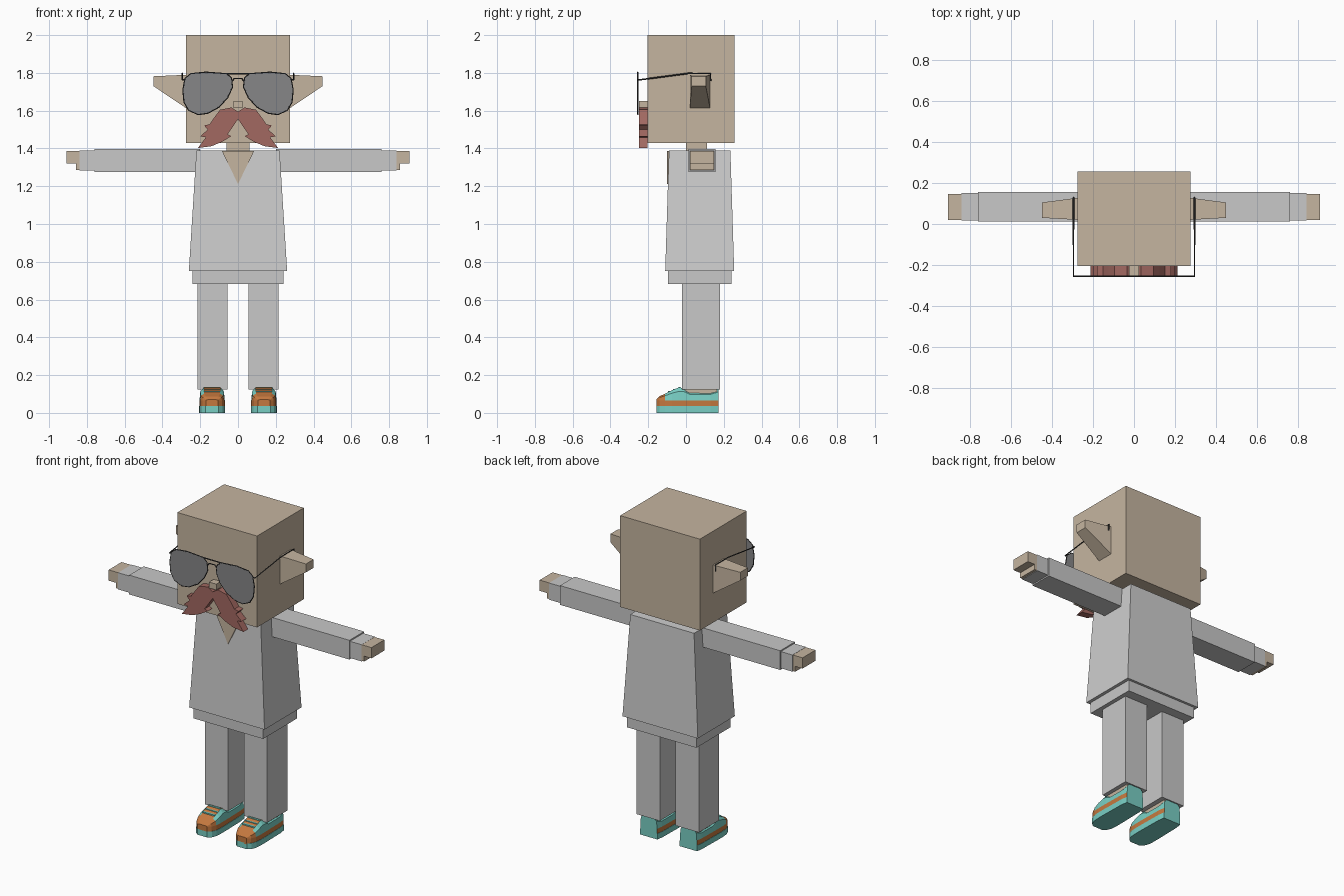
import bpy
import bmesh

cube = bpy.data.objects.get("Cube")
if cube:
    bpy.data.objects.remove(cube, do_unlink=True)


def material(name, red, green, blue):
    mat = bpy.data.materials.new(name)
    mat.use_nodes = True
    colour = (red, green, blue, 1)
    mat.diffuse_color = colour
    mat.node_tree.nodes["Principled BSDF"].inputs["Base Color"].default_value = colour
    return mat


SKIN = material("skin", .56, .46, .35)
SHIRT = material("pale grey shirt", .62, .62, .62)
CLOTH = material("grey cloth", .58, .58, .58)
LENS = material("lens grey", .24, .24, .245)
WIRE = material("dark wire", .04, .04, .04)
HAIR = material("reddish hair", .36, .14, .12)
TEAL = material("teal", .19, .62, .55)
ORANGE = material("orange", .56, .19, .05)


def loft(name, rings, mats, rule=None):
    """Join equal rings of points, cap both ends, and colour faces by a rule."""
    bm = bmesh.new()
    loops = [[bm.verts.new(p) for p in ring] for ring in rings]
    for low, high in zip(loops, loops[1:]):
        for i in range(len(low)):
            j = (i + 1) % len(low)
            bm.faces.new((low[i], low[j], high[j], high[i]))
    bm.faces.new(loops[0])
    bm.faces.new(loops[-1])
    bmesh.ops.recalc_face_normals(bm, faces=bm.faces)
    if rule:
        for face in bm.faces:
            face.material_index = rule(face.calc_center_median())
    mesh = bpy.data.meshes.new(name)
    bm.to_mesh(mesh)
    bm.free()
    for mat in mats:
        mesh.materials.append(mat)
    obj = bpy.data.objects.new(name, mesh)
    bpy.context.collection.objects.link(obj)
    return obj


def rectangle(x0, x1, y0, y1, z):
    return [(x0, y0, z), (x1, y0, z), (x1, y1, z), (x0, y1, z)]


def box(name, x, y, z, mat, side=1):
    x0, x1 = x[0] * side, x[1] * side
    return loft(name, [rectangle(x0, x1, *y, h) for h in z], [mat])


def plate(name, outline, y, mat, side=1):
    return loft(name, [[(a * side, d, h) for a, h in outline] for d in y], [mat])


def wire(name, points, closed=False):
    curve = bpy.data.curves.new(name, "CURVE")
    curve.dimensions = "3D"
    curve.bevel_depth = .004
    curve.bevel_resolution = 0
    spline = curve.splines.new("POLY")
    spline.points.add(len(points) - 1)
    for target, p in zip(spline.points, points):
        target.co = (*p, 1)
    spline.use_cyclic_u = closed
    curve.materials.append(WIRE)
    bpy.context.collection.objects.link(bpy.data.objects.new(name, curve))


# Head, neck and body
box("head", (-.275, .275), (-.205, .256), (1.43, 2), SKIN)
box("neck", (-.06, .06), (0, .11), (1.36, 1.44), SKIN)
box("nose", (-.025, .025), (-.25, -.2), (1.613, 1.65), SKIN)
loft("shirt", [rectangle(-.26, .26, -.11, .255, .752),
               rectangle(-.22, .22, -.09, .235, 1.39)], [SHIRT])
box("undershirt_hem", (-.24, .24), (-.095, .24), (.683, .76), CLOTH)
plate("open_collar", [(-.085, 1.386), (.085, 1.386), (0, 1.212)], (-.1, -.085), SKIN)

# Half outlines for the glasses and moustache
lens_outline = [(.035, 1.772), (.06, 1.795), (.17, 1.803), (.25, 1.795), (.28, 1.77),
                (.291, 1.71), (.285, 1.645), (.26, 1.602), (.21, 1.58), (.16, 1.587),
                (.1, 1.62), (.055, 1.67), (.03, 1.725)]
moustache_outline = [(0, 1.595), (.035, 1.617), (.095, 1.605), (.125, 1.565), (.15, 1.528),
                     (.18, 1.522), (.16, 1.5), (.2, 1.464), (.17, 1.459), (.213, 1.402),
                     (.14, 1.412), (.085, 1.435), (.035, 1.465), (.055, 1.475), (0, 1.555)]

# Shoe cross-sections: depth, half width and height
stations = [(-.157, .032, .07), (-.14, .052, .088), (-.11, .064, .102), (-.075, .067, .12),
            (-.04, .067, .134), (-.01, .067, .132), (.02, .066, .112), (.13, .064, .112),
            (.172, .058, .13)]
FOOT_X = .137


def shoe_section(y, half, top):
    band = .066
    mid = band + (top - band) * .7
    right = [(half, .03), (half, band), (half * .93, mid), (half * .65, top)]
    outline = right + [(-x, z) for x, z in reversed(right)]
    return outline, y


def shoe_colour(centre):
    # Orange lower band, toe cap and collar; teal side panels
    if centre.z < .067 or centre.y < -.1:
        return 0
    inner = abs(abs(centre.x) - FOOT_X) < .048
    if inner and centre.y < .16:
        return 0
    return 0 if centre.z > .118 and centre.y > -.02 else 1


for side, word in ((1, "left"), (-1, "right")):
    # Arm, cuff and blocky hand
    box(word + "_sleeve", (.2, .76), (.013, .157), (1.276, 1.396), CLOTH, side)
    box(word + "_cuff", (.75, .84), (.018, .15), (1.284, 1.388), CLOTH, side)
    box(word + "_hand", (.83, .907), (.02, .147), (1.32, 1.387), SKIN, side)
    box(word + "_thumb", (.83, .857), (.02, .147), (1.287, 1.325), SKIN, side)

    # Leg and ankle
    box(word + "_trouser_leg", (.055, .215), (-.02, .18), (.125, .7), CLOTH, side)
    box(word + "_ankle", (.085, .19), (-.005, .165), (.09, .13), SKIN, side)

    # Tapered ear
    ear = [(.27, .02, .128, 1.61, 1.79), (.448, .03, .105, 1.73, 1.782)]
    loft(word + "_ear", [[(x * side, a, low), (x * side, b, low),
                          (x * side, b, high), (x * side, a, high)]
                         for x, a, b, low, high in ear], [SKIN])

    # Moustache half
    plate(word + "_moustache", moustache_outline, (-.25, -.203), HAIR, side)

    # Lens, rim and temple
    plate(word + "_lens", lens_outline, (-.257, -.253), LENS, side)
    wire(word + "_rim", [(x * side, -.255, z) for x, z in lens_outline], True)
    edge = .295 * side
    wire(word + "_temple", [(.28 * side, -.255, 1.765), (edge, -.255, 1.762),
                            (edge, .01, 1.797), (edge, .13, 1.797), (edge, .13, 1.757)])

    # Shoe sole with rounded toe
    plan = [(half + .002, y) for y, half, top in stations]
    ring = plan + [(-x, y) for x, y in reversed(plan)]
    loft(word + "_sole", [[(FOOT_X * side + x, y, z) for x, y in ring]
                          for z in (0, .036)], [TEAL])

    # Shoe upper
    rings = []
    for station in stations:
        outline, y = shoe_section(*station)
        rings.append([(FOOT_X * side + x, y, z) for x, z in outline])
    loft(word + "_shoe_upper", rings, [ORANGE, TEAL], shoe_colour)

    # Laces lying on the sloping tongue
    for n in range(3):
        y = -.095 + n * .027
        z = .114 + n * .01
        box(f"{word}_lace_{n}", (FOOT_X - .042, FOOT_X + .042), (y, y + .013),
            (z - .006, z + .003), TEAL, side)

# Double bridge of the glasses
wire("top_bridge", [(-.06, -.255, 1.795), (.06, -.255, 1.795)])
wire("nose_bridge", [(-.035, -.255, 1.75), (-.02, -.255, 1.77),
                     (.02, -.255, 1.77), (.035, -.255, 1.75)])
